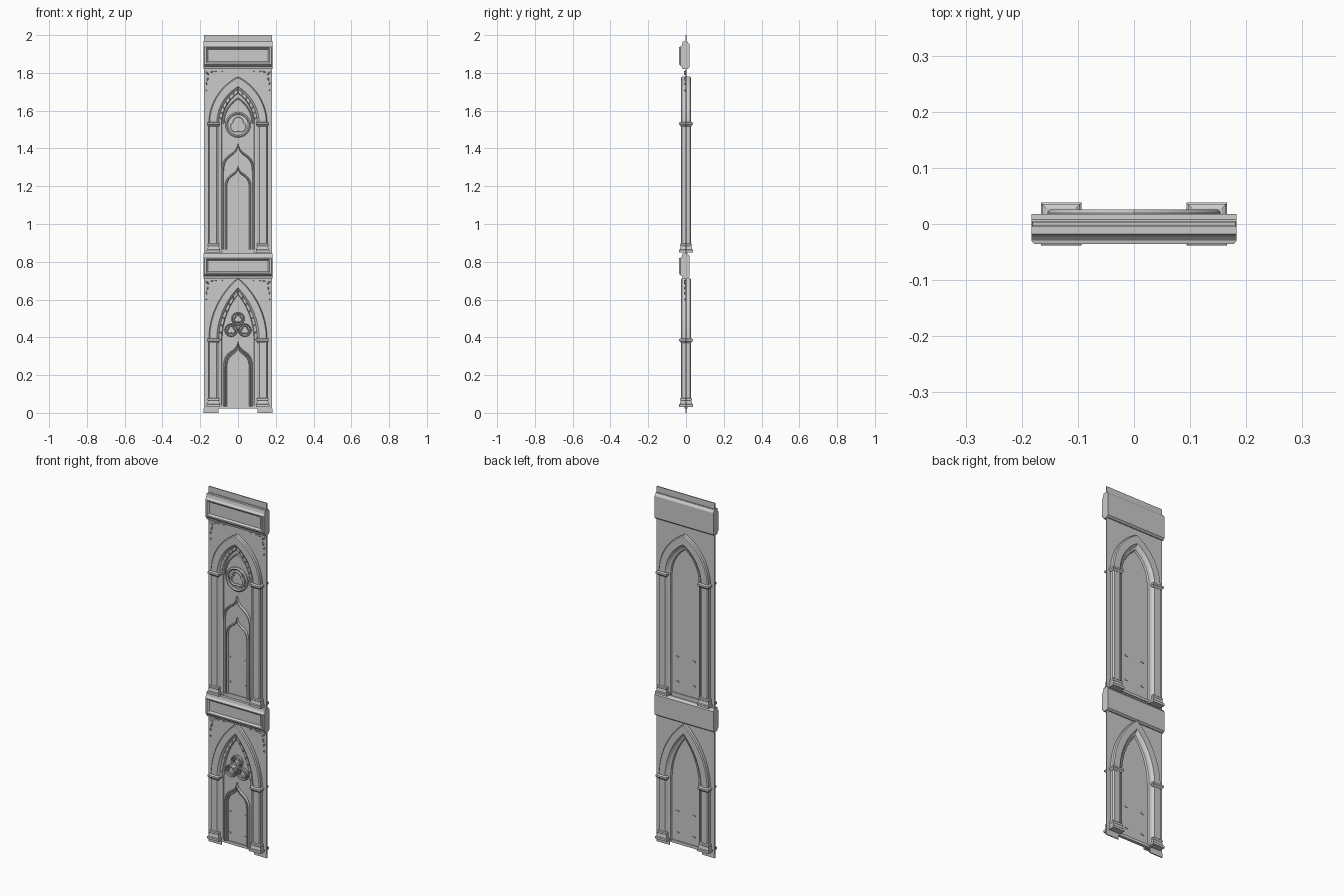
import bpy, bmesh, math
from mathutils import Vector

cube = bpy.data.objects.get("Cube")
if cube:
    bpy.data.objects.remove(cube, do_unlink=True)

stone = bpy.data.materials.new("grey_stone")
stone.use_nodes = True
GREY = (0.6, 0.6, 0.6, 1)
stone.diffuse_color = GREY
stone.node_tree.nodes["Principled BSDF"].inputs["Base Color"].default_value = GREY


def loft(name, rings, loop=False):
    """Skin matching closed rings of 3D points; cap the ends or close the loop."""
    bm = bmesh.new()
    rows = [[bm.verts.new(p) for p in ring] for ring in rings]
    n = len(rows[0])
    pairs = list(zip(rows, rows[1:])) + ([(rows[-1], rows[0])] if loop else [])
    for a, b in pairs:
        for i in range(n):
            j = (i + 1) % n
            bm.faces.new((a[i], a[j], b[j], b[i]))
    if not loop:
        bm.faces.new(rows[0])
        bm.faces.new(rows[-1])
    bmesh.ops.recalc_face_normals(bm, faces=bm.faces)
    mesh = bpy.data.meshes.new(name)
    bm.to_mesh(mesh)
    bm.free()
    mesh.materials.append(stone)
    ob = bpy.data.objects.new(name, mesh)
    bpy.context.collection.objects.link(ob)
    bpy.ops.object.select_all(action='DESELECT')
    ob.select_set(True)
    bpy.context.view_layer.objects.active = ob
    bpy.ops.object.shade_smooth_by_angle(angle=math.radians(25))
    return ob


def rect_y(y, hx, z0, z1):
    return [(-hx, y, z0), (hx, y, z0), (hx, y, z1), (-hx, y, z1)]


def rect_z(cx, z, hx, hy):
    return [(cx - hx, -hy, z), (cx + hx, -hy, z), (cx + hx, hy, z), (cx - hx, hy, z)]


def box(name, cx, hx, hy, z0, z1):
    return loft(name, [rect_z(cx, z0, hx, hy), rect_z(cx, z1, hx, hy)])


def pointed(hw, spring, apex, steps=12):
    """Right half of a pointed arch, from springing to apex."""
    h = apex - spring
    c = (hw * hw - h * h) / (2 * hw)
    r = hw - c
    end = math.atan2(h, -c)
    return [(c + r * math.cos(end * i / steps), spring + r * math.sin(end * i / steps))
            for i in range(steps + 1)]


def ogee(hw, spring, apex, steps=12):
    """Right half of an arch whose tip curves back upward."""
    h = apex - spring
    ctrl = [(hw, spring), (hw, spring + .75 * h), (.12 * hw, spring + .5 * h), (0, apex)]
    pts = []
    for i in range(steps + 1):
        t = i / steps
        w = ((1 - t) ** 3, 3 * t * (1 - t) ** 2, 3 * t * t * (1 - t), t ** 3)
        pts.append(tuple(sum(k * p[a] for k, p in zip(w, ctrl)) for a in (0, 1)))
    return pts


def arch(name, curve, floor, hw, spring, apex, profile):
    """Sweep a profile of (inward offset, y) up one jamb, over and down."""
    rails = []
    for off, y in profile:
        half = [(hw - off, floor)] + curve(hw - off, spring, apex - off * 1.25)
        full = half + [(-x, z) for x, z in reversed(half[:-1])]
        rails.append([(x, y, z) for x, z in full])
    return loft(name, list(zip(*rails)))


def moulding(width, depth):
    return [(0, 0), (0, -depth * .6), (width * .3, -depth), (width * .7, -depth),
            (width, -depth * .5), (width, 0)]


def tube_ring(name, path, thick, y):
    """Square-section rim along a closed outline in the xz plane."""
    n = len(path)
    rings = []
    for i in range(n):
        p = Vector(path[i])
        t = (Vector(path[(i + 1) % n]) - Vector(path[i - 1])).normalized()
        s = Vector((t.y, -t.x)) * thick
        a, b = p + s, p - s
        rings.append([(a.x, 0, a.y), (a.x, y * .7, a.y), (p.x, y, p.y),
                      (b.x, y * .7, b.y), (b.x, 0, b.y)])
    return loft(name, rings, loop=True)


def trefoil_window(name, cx, cz, r):
    """Round rim holding a three-lobed cusped rim."""
    turn = [math.tau * i / 48 for i in range(48)]
    tube_ring(name + "_rim", [(cx + r * .9 * math.cos(a), cz + r * .9 * math.sin(a))
                              for a in turn], r * .1, -.016)
    lobes = []
    for a in turn:
        q = r * (.46 + .18 * abs(math.cos(1.5 * (a - math.pi / 2))))
        lobes.append((cx + q * math.cos(a), cz + q * math.sin(a)))
    tube_ring(name + "_trefoil", lobes, r * .1, -.014)


def cornice(name, z0, z1):
    """Projecting band with a sunken front panel and a flat back."""
    h = z1 - z0
    lo, hi = z0 + h * .22, z1 - h * .22
    loft(name, [rect_y(.018, .183, z0 + h * .06, z1 - h * .1),
                rect_y(.008, .183, z0, z1),
                rect_y(-.018, .183, z0, z1),
                rect_y(-.022, .183, z0 + h * .1, z1 - h * .13),
                rect_y(-.029, .183, z0 + h * .12, z1 - h * .18),
                rect_y(-.036, .178, lo - h * .05, hi + h * .03),
                rect_y(-.036, .168, lo, hi),
                rect_y(-.029, .163, lo + .005, hi - .005),
                rect_y(-.026, .160, lo + .008, hi - .008)])


def leaf(name, x, z, length, angle):
    """Small pointed leaf lying on the wall."""
    d = Vector((math.cos(angle), 0, math.sin(angle)))
    s = Vector((-d.z, 0, d.x))
    p = Vector((x, 0, z))
    ring = lambda k, y: [p + d * length * a * k + s * length * b * k + Vector((0, y, 0))
                         for a, b in ((-1, 0), (0, -.4), (1, 0), (0, .4))]
    loft(name, [ring(1, 0), ring(1, -.006), ring(.35, -.011)])


def bay(name, floor, spring, apex, top):
    """Arch on columns, shown on both faces of the wall."""
    front = [(0, -.02), (.005, -.026), (.042, -.026), (.055, -.014)]
    both = front + [(o, -y) for o, y in reversed(front)]
    arch(name + "_great_arch", pointed, floor, .155, spring, apex, both)
    arch(name + "_inner_arch", pointed, floor, .1, spring, apex - .069,
         [(0, -.013), (.012, -.01), (.016, -.004), (.016, .004), (.012, .012), (0, .016)])
    # wedge stones along the inner arch
    outer = pointed(.104, spring, apex - .064, 7)
    inner = pointed(.086, spring, apex - .087, 7)
    for side in (1, -1):
        tag = "_left" if side > 0 else "_right"
        for k in range(7):
            quad = [Vector((side * x, 0, z)) for x, z in
                    (outer[k], outer[k + 1], inner[k + 1], inner[k])]
            mid = sum(quad, Vector()) / 4
            ring = lambda f, y: [mid + (p - mid) * f + Vector((0, y, 0)) for p in quad]
            loft(f"{name}_wedge_stone{tag}_{k}",
                 [ring(.94, 0), ring(.94, -.015), ring(.8, -.018)])
        cx = side * .13
        loft(name + "_capital" + tag,
             [rect_z(cx, spring + z, hx, hy) for z, hx, hy in
              ((-.014, .026, .027), (-.008, .03, .031), (-.004, .034, .036),
               (.006, .034, .036), (.01, .027, .028))])
        loft(name + "_base" + tag,
             [rect_z(cx, floor + z, hx, hy) for z, hx, hy in
              ((0, .036, .038), (.013, .036, .038), (.016, .032, .033),
               (.033, .029, .029), (.036, .031, .031), (.044, .031, .031),
               (.048, .026, .027))])
        # corner foliage
        for k, (dx, dz, size, ang) in enumerate(
                ((0, 0, .014, .8), (-.025, .008, .010, 2.9), (-.045, .01, .007, 3.3),
                 (-.002, -.03, .011, 1.8), (.004, -.055, .008, 1.4),
                 (.004, -.09, .006, 1.6), (-.08, .011, .005, 3))):
            x = side * (.163 + dx)
            leaf(f"{name}_leaf{tag}_{k}", x, top - .022 + dz, size,
                 ang if side > 0 else math.pi - ang)


# wall sheet with two feet
box("wall", 0, .181, .003, .022, 2)
for side, tag in ((1, "left"), (-1, "right")):
    box("foot_" + tag, side * .142, .04, .003, 0, .022)
box("top_strip", 0, .182, .005, 1.95, 1.968)

cornice("top_cornice", 1.82, 1.965)
cornice("middle_cornice", .712, .845)
bay("upper", .85, 1.53, 1.78, 1.82)
bay("lower", .032, .385, .715, .712)

# upper doorway and round window
arch("upper_tracery_arch", pointed, 1.53, .08, 1.53, 1.67, moulding(.007, .008))
arch("upper_outer_doorway", ogee, .865, .088, 1.27, 1.43, moulding(.012, .016))
arch("upper_inner_doorway", ogee, .865, .070, 1.19, 1.31, moulding(.012, .014))
box("upper_sill", 0, .09, .008, .855, .87)
trefoil_window("upper_window", 0, 1.525, .067)

# lower doorway and window cluster
arch("lower_outer_doorway", ogee, .035, .078, .24, .38, moulding(.011, .016))
arch("lower_inner_doorway", ogee, .035, .066, .24, .36, moulding(.008, .012))
box("lower_sill", 0, .1, .008, .022, .038)
for k, (x, z) in enumerate(((0, .498), (-.036, .438), (.036, .438))):
    trefoil_window(f"lower_window_{k}", x, z, .035)

# door hinges
for side, tag in ((1, "left"), (-1, "right")):
    for k, z in enumerate((.08, .2, .93, 1.07)):
        box(f"hinge_{tag}_{k}", side * .052, .009, .006, z, z + .008)
